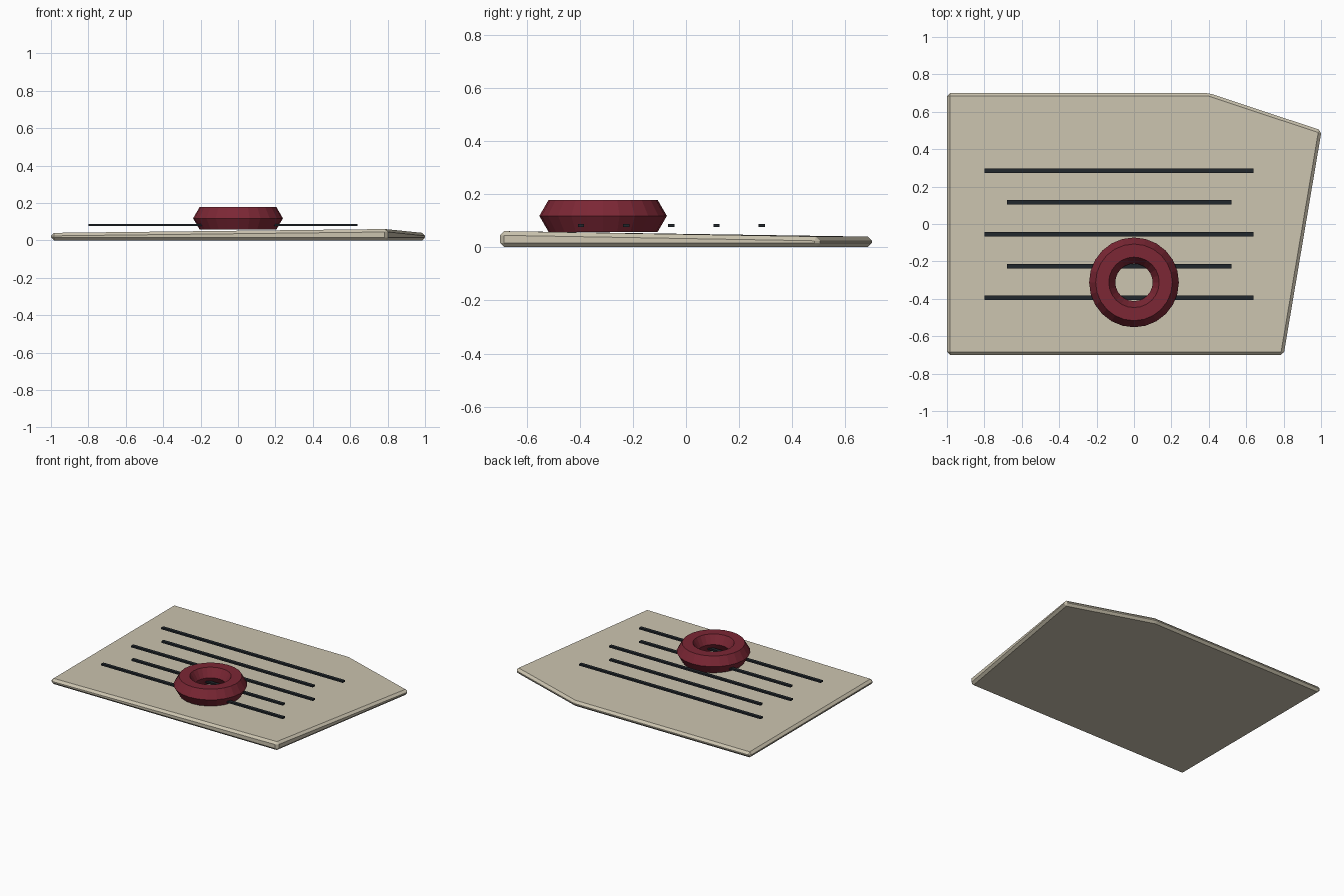
import bpy, bmesh

if "Cube" in bpy.data.objects:
    bpy.data.objects.remove(bpy.data.objects["Cube"])


def material(name, rgb):
    m = bpy.data.materials.new(name)
    m.diffuse_color = (*rgb, 1)
    m.use_nodes = True
    m.node_tree.nodes["Principled BSDF"].inputs["Base Color"].default_value = m.diffuse_color
    return m


def make_object(name, bm, mat):
    bmesh.ops.recalc_face_normals(bm, faces=bm.faces[:])
    me = bpy.data.meshes.new(name)
    bm.to_mesh(me)
    bm.free()
    me.materials.append(mat)
    ob = bpy.data.objects.new(name, me)
    bpy.context.collection.objects.link(ob)
    return ob


paper = material("paper", (0.6, 0.55, 0.43))
ink = material("ink", (0.015, 0.02, 0.025))
wax = material("wax", (0.2, 0.02, 0.035))

# Torn sheet: (x, y, top height), front right corner curled up slightly
outline = [(-1, -0.7, 0.04), (0.8, -0.7, 0.061), (1.003, 0.5, 0.04),
           (0.4, 0.7, 0.04), (-1, 0.7, 0.04)]
bm = bmesh.new()
low = [bm.verts.new((x, y, 0)) for x, y, z in outline]
top = [bm.verts.new(p) for p in outline]
bm.faces.new(low[::-1])
bm.faces.new(top)
for i in range(5):
    j = (i + 1) % 5
    bm.faces.new((low[i], low[j], top[j], top[i]))
bmesh.ops.bevel(bm, geom=bm.edges[:], offset=0.016, offset_type='OFFSET',
                segments=1, affect='EDGES', profile=0.5)
make_object("sheet", bm, paper)

# Ruled writing strips floating just above the sheet, alternating lengths
for i in range(5):
    bm = bmesh.new()
    bmesh.ops.create_cube(bm, size=1)
    bmesh.ops.scale(bm, vec=(1.2 if i % 2 else 1.44, 0.024, 0.012), verts=bm.verts)
    bmesh.ops.translate(bm, vec=(-0.08, 0.285 - 0.17 * i, 0.082), verts=bm.verts)
    make_object(f"writing_line_{i + 1}", bm, ink)

# Seal ring with hexagonal cross-section
bpy.ops.mesh.primitive_torus_add(major_segments=24, minor_segments=6,
                                 major_radius=0.17, minor_radius=0.07,
                                 location=(0, -0.312, 0.118))
ring = bpy.context.object
ring.name = "seal_ring"
ring.data.materials.append(wax)
